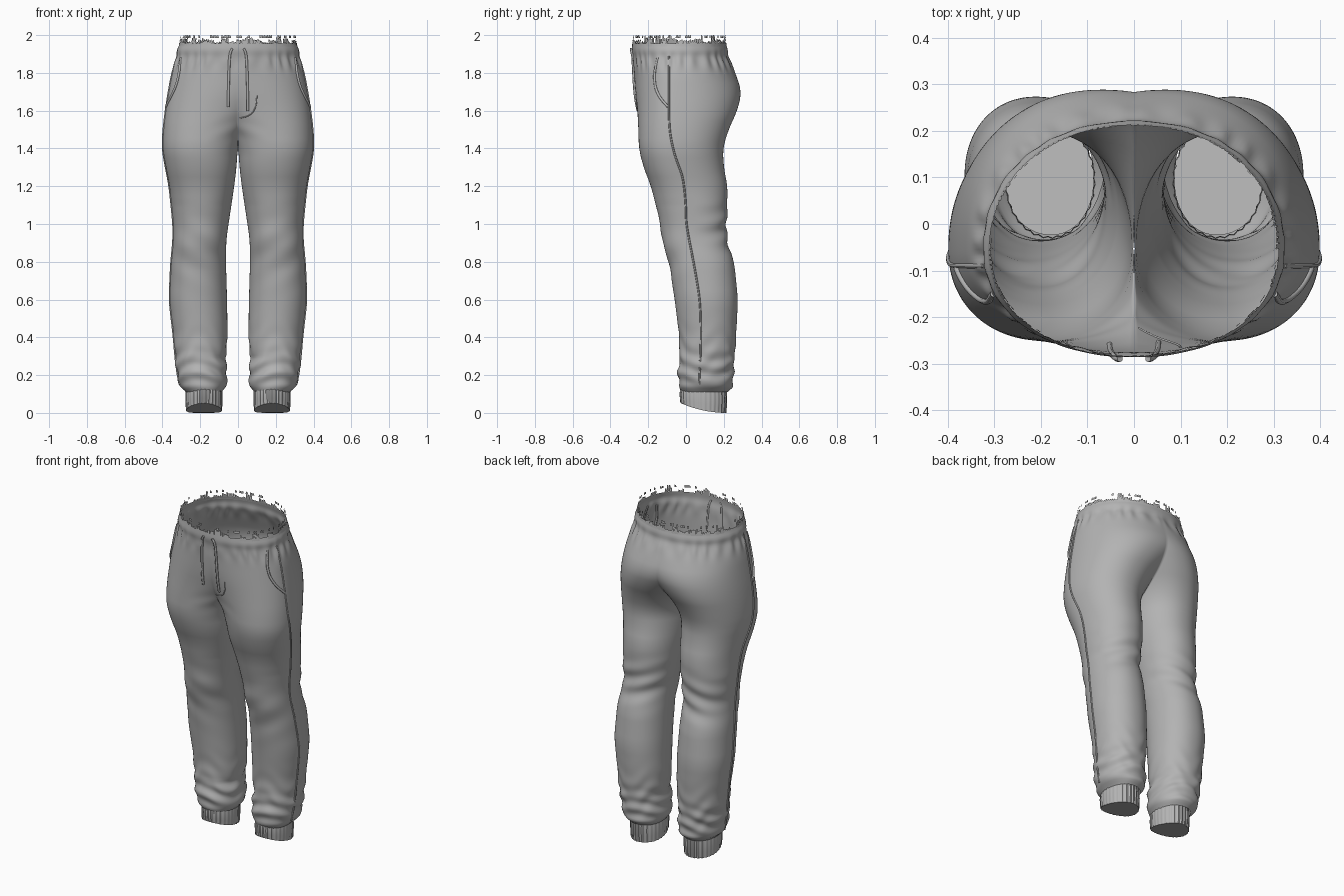
import bpy, bmesh, math, random
from math import sin, cos, pi, exp

random.seed(4)
if "Cube" in bpy.data.objects:
    bpy.data.objects.remove(bpy.data.objects["Cube"])

fabric = bpy.data.materials.new("grey fabric")
fabric.use_nodes = True
GREY = (0.45, 0.45, 0.45, 1)
fabric.diffuse_color = GREY
fabric.node_tree.nodes["Principled BSDF"].inputs["Base Color"].default_value = GREY

# Left half profile: height, inner x, outer x, front y, back y
PROFILE = [
    (.11, .09, .27, -.02, .215), (.135, .062, .308, -.035, .25),
    (.2, .058, .322, -.042, .25), (.3, .066, .335, -.035, .258),
    (.4, .055, .343, -.035, .265), (.6, .058, .365, -.06, .275),
    (.8, .064, .357, -.09, .255), (.92, .062, .342, -.13, .212),
    (1.0, .05, .345, -.135, .216), (1.2, .02, .362, -.185, .22),
    (1.3, .008, .382, -.225, .2), (1.4, .002, .4, -.25, .195),
    (1.5, -.04, .397, -.252, .225), (1.6, -.13, .386, -.257, .272),
    (1.7, -.25, .37, -.268, .295), (1.8, -.335, .352, -.275, .262),
    (1.89, -.318, .322, -.28, .22), (1.92, -.322, .325, -.287, .222),
    (1.95, -.31, .31, -.285, .212), (2.0, -.305, .305, -.28, .21)]
POWER = .94


def linear(z):
    z = min(max(z, PROFILE[0][0]), PROFILE[-1][0])
    for a, b in zip(PROFILE, PROFILE[1:]):
        if z <= b[0]:
            t = (z - a[0]) / (b[0] - a[0])
            return [p + (q - p) * t for p, q in zip(a[1:], b[1:])]


def section(z):
    """Smoothed centre x, widest y, half width, front depth and back depth at height z."""
    w = .012 if z < .3 or z > 1.84 else .04
    xi, xo, yf, yb = [sum(c) / 5 for c in zip(*[linear(z + w * k / 2) for k in range(-2, 3)])]
    hip = min(1, max(0, (z - 1.1) / .3))
    mid = (yf + yb) / 2 * (1 - hip) - .055 * hip
    return (xi + xo) / 2, mid, (xo - xi) / 2, mid - yf, yb - mid


def power(v):
    return math.copysign(abs(v) ** POWER, v)


def outline(z, a, grow=1):
    cx, mid, rx, front, back = section(z)
    depth = back if sin(a) > 0 else front
    return cx + rx * power(cos(a)) * grow, mid + depth * power(sin(a)) * grow, z


def bump(z, middle, width):
    return exp(-((z - middle) / width) ** 2)


def folds(z, a):
    """Cloth wrinkles: ankle bunching, knee creases, crotch pulls, waist gathers."""
    back, front = max(0, sin(a)), max(0, -sin(a))
    d = .008 * sin(z * 75 + 2.2 * sin(2 * a + 1)) * bump(z, .22, .09)
    d += .004 * sin(z * 48 - 3 * sin(a * 3)) * bump(z, .3, .12)
    d += .008 * back * sin(z * 55 + 3 * cos(a)) * bump(z, .97, .1)
    d += .003 * front * sin(z * 40 - 4 * cos(a)) * bump(z, .85, .15)
    d += .004 * front * sin(z * 45 + 5 * cos(a)) * bump(z, 1.5, .06) * max(0, -cos(a))
    d += .003 * sin(a * 26 + sin(a * 7)) * bump(z, 1.86, .04)
    return d


def side_point(z, y, out=0):
    cx, mid, rx, front, back = section(z)
    s = min(.99, abs(y - mid) / (back if y > mid else front)) ** (1 / POWER)
    return (cx + rx * (1 - s * s) ** (POWER / 2) + out, y, z)


def front_point(z, x, out=0):
    cx, mid, rx, front, _ = section(z)
    c = min(.99, abs(x - cx) / rx) ** (1 / POWER)
    return (x, mid - front * (1 - c * c) ** (POWER / 2) - out, z)


def add_mesh(name, bm, mirrored=True, angle=60):
    mesh = bpy.data.meshes.new(name)
    bm.to_mesh(mesh)
    bm.free()
    mesh.materials.append(fabric)
    ob = bpy.data.objects.new(name, mesh)
    bpy.context.collection.objects.link(ob)
    if mirrored:
        mod = ob.modifiers.new("mirror", 'MIRROR')
        mod.merge_threshold = .001
    bpy.ops.object.select_all(action='DESELECT')
    ob.select_set(True)
    bpy.context.view_layer.objects.active = ob
    bpy.ops.object.shade_smooth_by_angle(angle=math.radians(angle))


def skin(bm, rows):
    for low, high in zip(rows, rows[1:]):
        for j in range(len(low) - 1):
            bm.faces.new((low[j], low[j + 1], high[j + 1], high[j]))


def tube(name, points, radius):
    curve = bpy.data.curves.new(name, 'CURVE')
    curve.dimensions = '3D'
    curve.bevel_depth = radius
    curve.bevel_resolution = 1
    curve.use_fill_caps = True
    spline = curve.splines.new('POLY')
    spline.points.add(len(points) - 1)
    for p, co in zip(spline.points, points):
        p.co = (*co, 1)
    curve.materials.append(fabric)
    ob = bpy.data.objects.new(name, curve)
    bpy.context.collection.objects.link(ob)


def blend(path, steps=8):
    """Evenly fill in a short path of pairs, then round its corners."""
    out = [path[0]]
    for a, b in zip(path, path[1:]):
        out += [[p + (q - p) * k / steps for p, q in zip(a, b)] for k in range(1, steps + 1)]
    for _ in range(8):
        middle = [[sum(c) / 3 for c in zip(*t)] for t in zip(out, out[1:], out[2:])]
        out = [out[0]] + middle + [out[-1]]
    return out


# Legs and seat: each half is a tube that opens where it meets the middle
bm = bmesh.new()
rows, COLS, STEPS = [], 110, 170
for i in range(STEPS + 1):
    z = .11 + (1.955 - .11) * i / STEPS
    cx, _, rx, _, _ = section(z)
    is_open = cx < rx
    limit = math.acos(-(cx / rx) ** (1 / POWER)) if is_open else pi
    row = []
    for j in range(COLS + 1):
        a = limit * (2 * j / COLS - 1)
        x, y, _ = outline(z, a, 1 + folds(z, a) / .2)
        x = 0 if is_open and j in (0, COLS) else max(0, x)
        row.append(bm.verts.new((x, y, z)))
    rows.append(row)
skin(bm, rows)
bmesh.ops.remove_doubles(bm, verts=bm.verts, dist=.0002)
add_mesh("trouser_body", bm)

# Ribbed ankle cuffs with a curved, closed bottom that rises to the front
bm = bmesh.new()
rows = []
for i in range(9):
    t = i / 8
    row = []
    for j in range(120):
        a = 2 * pi * j / 120
        r = 1 + .018 * sin(a * 30) + .03 * sin(t * pi)
        y = .092 + .12 * sin(a) * r
        low = .006 + .05 * max(0, (.215 - y) / .24) ** 2
        row.append(bm.verts.new((.18 + .094 * cos(a) * r, y, low * (1 - t) + .135 * t)))
    rows.append(row + row[:1])
bm.verts.ensure_lookup_table()
lowest = min(v.co.z for v in bm.verts)
for v in rows[0][:-1]:
    v.co.z -= lowest
skin(bm, rows)
bm.faces.new(rows[0][-1:0:-1])
add_mesh("ankle_cuff", bm, angle=40)

# Torn edge above the waistband: runs of uneven strips, with loose scraps on top
bm = bmesh.new()
COUNT = 150


def scrap(first, last, low, high):
    corners = [(first, low), (last, low), (last - .1, high), (first + .1, high - .004)]
    bm.faces.new([bm.verts.new(outline(z, 2 * pi * j / COUNT)) for j, z in corners])


run, top = 0, 1.96
for j in range(COUNT):
    if run == 0:
        run, top = random.randint(1, 4), random.choice((1.955, 1.965, 1.975, 1.985))
    run -= 1
    scrap(j, j + 1, 1.94, top + random.uniform(-.004, .004))
    if random.random() < .4:
        scrap(j, j + 1, 1.984, 2.0)
add_mesh("torn_waist_edge", bm, mirrored=False)

# Side seams, pocket openings and drawstrings on both sides
SEAM = [(1.89, -.09), (1.7, -.09), (1.5, -.09), (1.36, -.06), (1.25, -.015), (1.1, .0),
        (1.0, .0), (.8, .04), (.6, .075), (.4, .08), (.15, .07)]
POCKET = [(1.88, -.15), (1.8, -.168), (1.73, -.165), (1.67, -.14), (1.62, -.095)]
for side, label in ((1, "left"), (-1, "right")):
    def flip(points):
        return [(side * x, y, z) for x, y, z in points]
    tube(label + "_side_seam", flip([side_point(z, y, .001) for z, y in blend(SEAM)]), .005)
    tube(label + "_pocket_edge", flip([side_point(z, y, .002) for z, y in blend(POCKET)]), .007)
    end = 1.6 if side > 0 else 1.62
    cord = [(1.93, .03), (1.9, .045), (1.75, .05), (end, .052)]
    tube(label + "_drawstring", flip([front_point(z, x, .004) for z, x in blend(cord)]), .007)

# Fly stitching
FLY = [(1.68, .1), (1.63, .097), (1.59, .08), (1.57, .05), (1.56, .01)]
tube("fly_stitch", [front_point(z, x) for z, x in blend(FLY)], .003)
